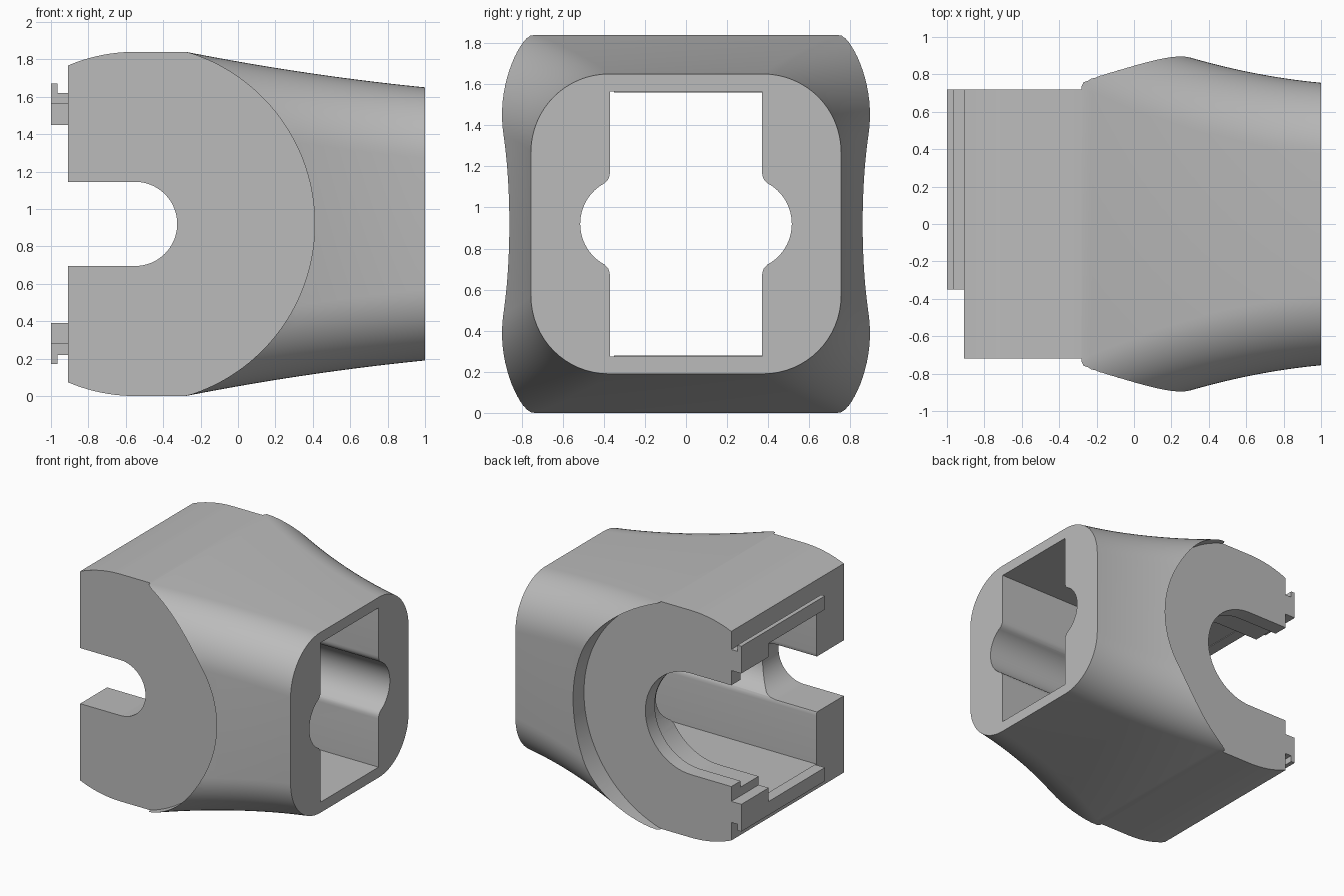
import bpy, bmesh
from math import sin, cos, pi, sqrt, radians

if "Cube" in bpy.data.objects:
    bpy.data.objects.remove(bpy.data.objects["Cube"], do_unlink=True)

MID = 0.92      # height of the centre line
WALL = 0.72     # half width between the flat cheeks
PIVOT = -0.55   # x of the slot and cheek centre

grey = bpy.data.materials.new("plain grey")
grey.use_nodes = True
grey.diffuse_color = (0.5, 0.5, 0.5, 1)
grey.node_tree.nodes["Principled BSDF"].inputs["Base Color"].default_value = (0.5, 0.5, 0.5, 1)


def skin(name, rings):
    """Closed solid through a list of matching rings."""
    bm = bmesh.new()
    loops = [[bm.verts.new(p) for p in ring] for ring in rings]
    n = len(loops[0])
    for a, b in zip(loops, loops[1:]):
        for i in range(n):
            j = (i + 1) % n
            bm.faces.new((a[i], a[j], b[j], b[i]))
    bm.faces.new(loops[0])
    bm.faces.new(loops[-1])
    bmesh.ops.recalc_face_normals(bm, faces=bm.faces)
    mesh = bpy.data.meshes.new(name)
    bm.to_mesh(mesh)
    bm.free()
    mesh.materials.append(grey)
    obj = bpy.data.objects.new(name, mesh)
    bpy.context.collection.objects.link(obj)
    return obj


def along_y(name, profile, y0, y1):
    """Extrude an (x, height from centre line) profile along y."""
    return skin(name, [[(x, y, MID + z) for x, z in profile] for y in (y0, y1)])


def arc(cx, r, a0, a1, steps):
    angles = [radians(a0 + (a1 - a0) * i / steps) for i in range(steps + 1)]
    return [(cx + r * cos(a), r * sin(a)) for a in angles]


def cut(target, cutter):
    cutter.hide_render = True
    mod = target.modifiers.new("cut", "BOOLEAN")
    mod.operation = "DIFFERENCE"
    mod.solver = "EXACT"
    mod.object = cutter
    bpy.context.view_layer.objects.active = target
    bpy.ops.object.modifier_apply(modifier=mod.name)
    bpy.data.objects.remove(cutter, do_unlink=True)


def section(x):
    """Rounded rectangle of the flared body at x."""
    t = 1 - max(x, -0.28)
    hy = 0.755 + 0.095 * t + 0.14 * t * t
    hz = 0.73 + 0.1 * t + 0.038 * t * t
    if x < PIVOT:
        hz = sqrt(MID ** 2 - (x - PIVOT) ** 2)
    r = 0.38
    ring = []
    for k, (sy, sz) in enumerate([(1, 1), (-1, 1), (-1, -1), (1, -1)]):
        for i in range(17):
            a = pi / 2 * (k + i / 16)
            ring.append((x, sy * (hy - r) + r * cos(a), MID + sz * (hz - r) + r * sin(a)))
    return ring


# Flared body
stations = [-0.91 + 0.36 * i / 10 for i in range(11)]
stations += [-0.28 + 1.28 * i / 24 for i in range(25)]
body = skin("flared_body", [section(x) for x in stations])

# Flat round cheeks on both sides
cheek = [(-1.3, -1.3), (-0.281, -1.3)] + arc(-0.548, 0.958, -73.8, 73.8, 64)
cheek += [(-0.281, 1.3), (-1.3, 1.3)]
for side in (-1, 1):
    cut(body, along_y("cheek_cutter", cheek, side * WALL, side * 1.6))

# Channel along the length, with rounded side grooves
quarter = arc(0.29, 0.225, 0, 62, 12) + [(0.379, 0.217), (0.372, 0.235), (0.37, 0.255), (0.37, 0.645)]
right = [(y, -z) for y, z in reversed(quarter[1:])] + quarter
outline = right + [(-y, -z) for y, z in right]
cut(body, skin("channel_cutter", [[(x, y, MID + z) for y, z in outline] for x in (-1.5, 1.5)]))


# Open slots: narrow at the front, wide and stepped at the back
def slot(r, y0, y1):
    shape = [(-1.5, -r)] + arc(PIVOT, r, -90, 90, 32) + [(-1.5, r)]
    cut(body, along_y("slot_cutter", shape, y0, y1))


slot(0.225, -1.3, -0.2)
slot(0.41, 0.2, 1.3)
slot(0.46, 0.2, 0.6)

# Hooked rails and end blocks on the open end
hook = [(-0.91, 0.64), (-1, 0.64), (-1, 0.75), (-0.965, 0.75), (-0.965, 0.70), (-0.91, 0.70)]
block = [(-0.91, 0.53), (-1, 0.53), (-1, 0.64), (-0.91, 0.64)]
parts = [body]
for name, s in (("upper", 1), ("lower", -1)):
    parts.append(along_y(name + "_rail", [(x, s * z) for x, z in hook], -0.35, WALL))
    parts.append(along_y(name + "_end_block", [(x, s * z) for x, z in block], 0.37, WALL))

# Smooth the curved walls and keep the edges crisp
bpy.ops.object.select_all(action="DESELECT")
for obj in parts:
    obj.select_set(True)
bpy.context.view_layer.objects.active = body
bpy.ops.object.shade_smooth_by_angle(angle=radians(25))
